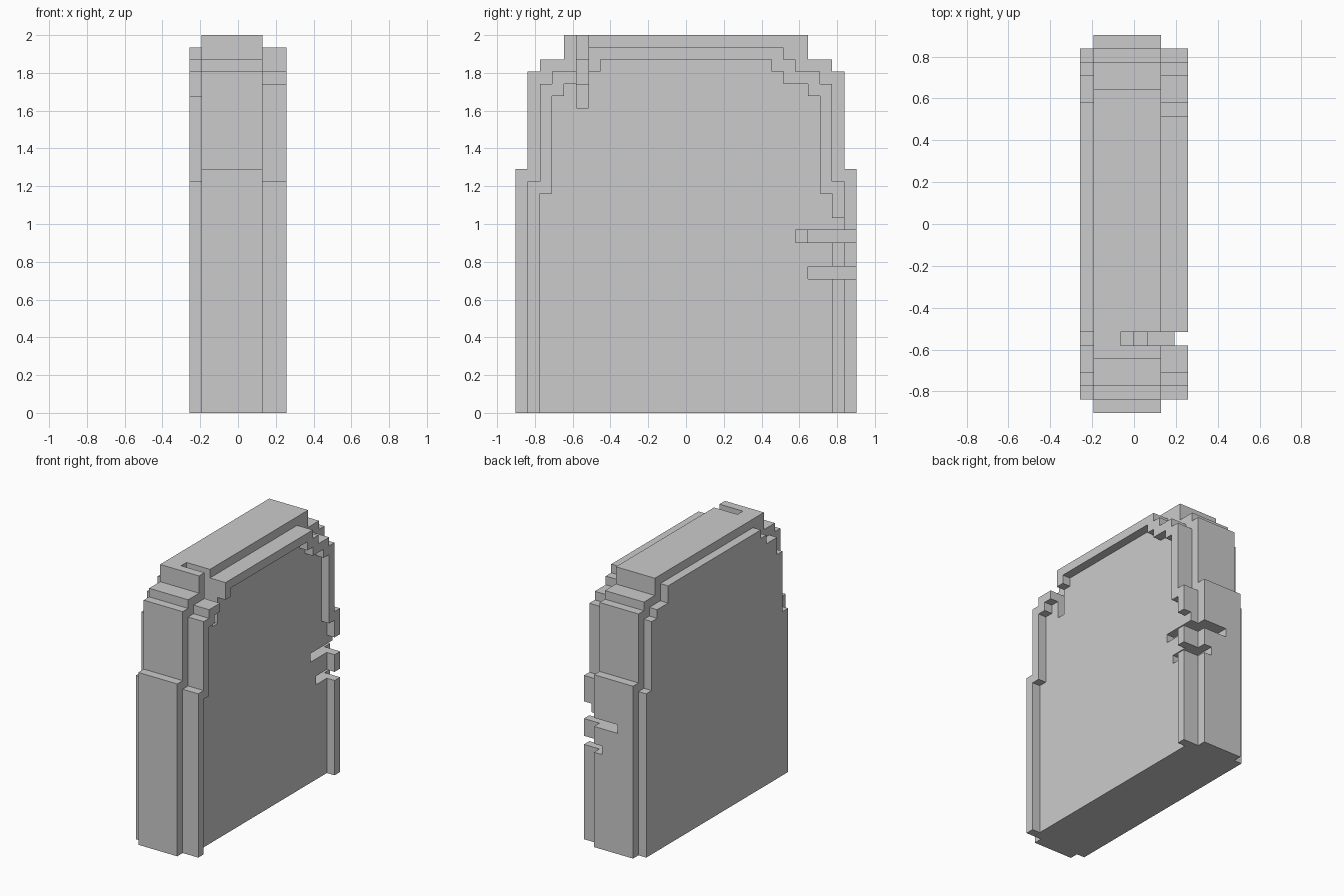
import bpy, bmesh

if "Cube" in bpy.data.objects:
    bpy.data.objects.remove(bpy.data.objects["Cube"])

U = 2 / 31  # one block of the blocky grid


def stairs(steps):
    # stepped half outline from (distance from centre, height) pairs
    pts, prev = [], 0
    for k, h in steps:
        pts += [(k, prev), (k, h)]
        prev = h
    return pts


def outline(front, back):
    return [(-y, z) for y, z in stairs(front)] + stairs(back)[::-1]


def slab(name, pts, x0, x1):
    # extrude a y-z outline along x
    bm = bmesh.new()
    face = bm.faces.new([bm.verts.new((x0 * U, y * U, z * U)) for y, z in pts])
    ext = bmesh.ops.extrude_face_region(bm, geom=[face])["geom"]
    moved = [v for v in ext if isinstance(v, bmesh.types.BMVert)]
    bmesh.ops.translate(bm, verts=moved, vec=((x1 - x0) * U, 0, 0))
    bmesh.ops.recalc_face_normals(bm, faces=bm.faces)
    mesh = bpy.data.meshes.new(name)
    bm.to_mesh(mesh)
    bm.free()
    obj = bpy.data.objects.new(name, mesh)
    bpy.context.collection.objects.link(obj)
    return obj


def cut(name, targets, x, y, z):
    # box-shaped crack removed from the given parts
    box = slab(name, [(y[0], z[0]), (y[1], z[0]), (y[1], z[1]), (y[0], z[1])], *x)
    box.hide_render = True
    box.hide_set(True)
    for t in targets:
        mod = t.modifiers.new(name, "BOOLEAN")
        mod.operation = "DIFFERENCE"
        mod.solver = "EXACT"
        mod.object = box


# thick stone core
core_steps = [(14, 20), (13, 28), (12, 29), (10, 31)]
core = slab("stone_core", outline(core_steps, core_steps), -3, 2)

# thin layer on the left face
slab("left_layer", outline([(13, 19), (12, 26), (11, 28), (9, 29), (8, 30)],
                           [(13, 19), (12, 27), (11, 28), (9, 30)]), -4, -3)

# layer on the right face and the raised rim around it
outer = [(13, 19), (12, 27), (11, 28), (9, 29), (8, 30)]
inner = [(12, 18), (11, 26), (10, 27), (8, 28), (7, 29)]
panel = slab("right_panel", outline(outer, outer), 2, 3)
rim = slab("right_rim", outline(outer, outer) + outline(inner, inner)[::-1], 3, 4)

# stepped crack running down from the top
cut("top_crack_shallow", [core], (-1, 0.5), (-9, -8), (29, 33))
cut("top_crack_middle", [core], (0, 1.5), (-9, -8), (27, 33))
cut("top_crack_deep", [core, panel, rim], (1, 5), (-9, -8), (25, 33))

# cracks in the back edge
cut("back_crack_upper", [core], (-1, 2.5), (10, 16), (14, 15))
cut("back_crack_upper_panel", [panel], (1, 5), (9, 16), (14, 15))
cut("back_crack_lower", [core, panel, rim], (1, 5), (10, 16), (11, 12))
cut("rim_gap", [rim], (2.5, 5), (11.5, 16), (14, 16))
